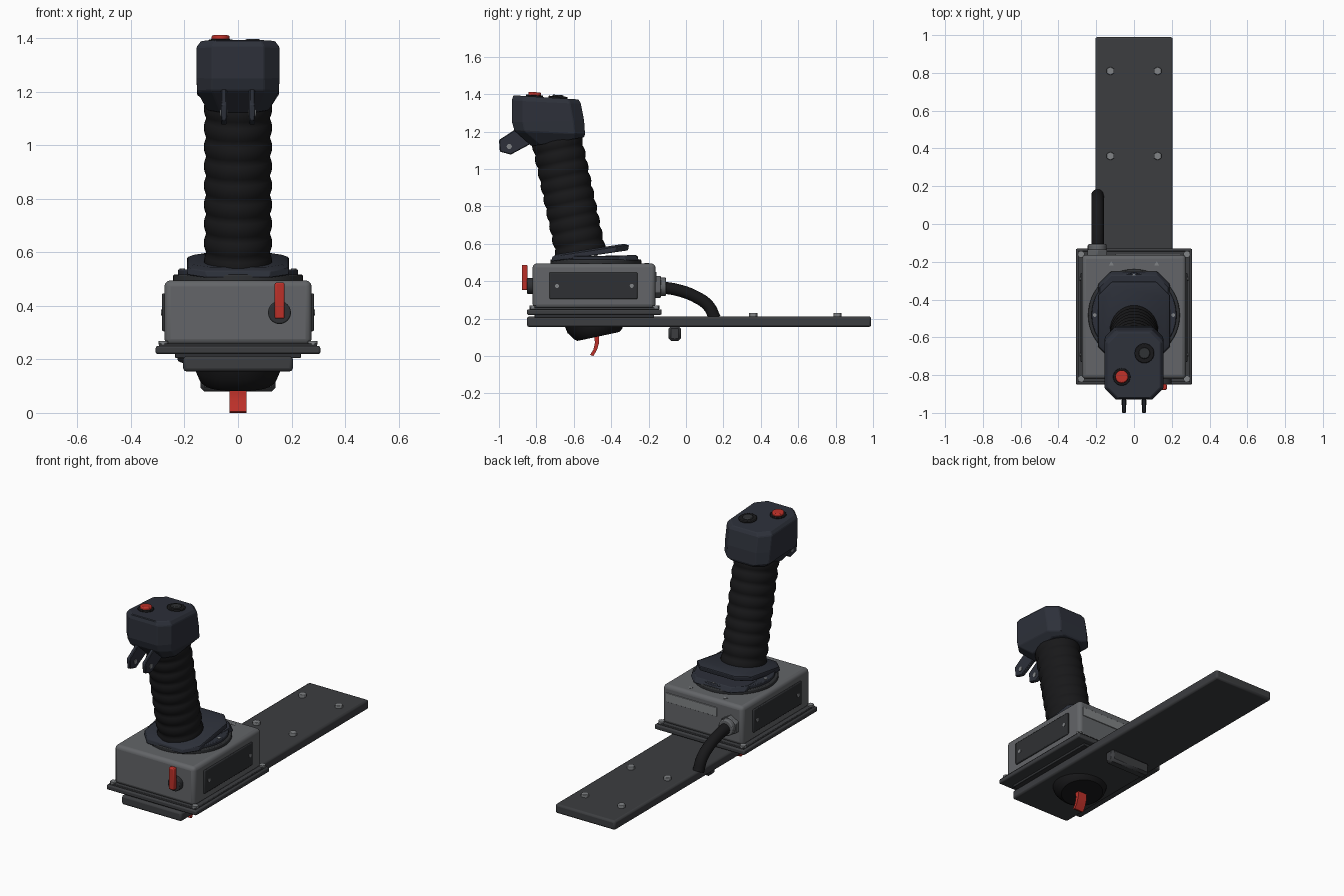
import bpy, bmesh, math
from mathutils import Vector, Matrix

if "Cube" in bpy.data.objects:
    bpy.data.objects.remove(bpy.data.objects["Cube"])


def mat(name, r, g, b):
    m = bpy.data.materials.new(name)
    m.diffuse_color = (r, g, b, 1)
    m.use_nodes = True
    m.node_tree.nodes["Principled BSDF"].inputs["Base Color"].default_value = m.diffuse_color
    return m


HOUSING = mat("housing_grey", .125, .13, .138)
PLATE = mat("dark_steel", .045, .047, .051)
NAVY = mat("dark_blue", .026, .03, .042)
BLACK = mat("rubber_black", .009, .009, .01)
PANEL = mat("panel_dark", .028, .03, .033)
STEEL = mat("light_steel", .22, .23, .24)
RED = mat("red", .5, .03, .022)


def finish(bm, name, material, bevel=0, segs=2, angle=30):
    bmesh.ops.recalc_face_normals(bm, faces=bm.faces[:])
    me = bpy.data.meshes.new(name)
    bm.to_mesh(me)
    bm.free()
    ob = bpy.data.objects.new(name, me)
    bpy.context.collection.objects.link(ob)
    me.materials.append(material)
    if bevel:
        mod = ob.modifiers.new("bevel", 'BEVEL')
        mod.width, mod.segments = bevel, segs
        mod.limit_method = 'ANGLE'
    if angle:
        bpy.ops.object.select_all(action='DESELECT')
        ob.select_set(True)
        bpy.context.view_layer.objects.active = ob
        bpy.ops.object.shade_smooth_by_angle(angle=math.radians(angle))
    return ob


def box(name, x, y, z, material, bevel=.006, segs=2):
    """Box from (min, max) pairs."""
    bm = bmesh.new()
    bmesh.ops.create_cube(bm, size=1)
    for v in bm.verts:
        v.co = [lo + (c + .5) * (hi - lo) for c, (lo, hi) in zip(v.co, (x, y, z))]
    return finish(bm, name, material, bevel, segs)


def cyl(name, base, axis, r, h, material, n=24, r2=None, bevel=0):
    """Cylinder or cone that starts at base and runs along axis."""
    bm = bmesh.new()
    axis = Vector(axis).normalized()
    rot = Vector((0, 0, 1)).rotation_difference(axis).to_matrix().to_4x4()
    bmesh.ops.create_cone(bm, cap_ends=True, segments=n, radius1=r,
                          radius2=r if r2 is None else r2, depth=h,
                          matrix=Matrix.Translation(Vector(base) + axis * h / 2) @ rot)
    return finish(bm, name, material, bevel)


def loft(name, rings, material, bevel=0, angle=30):
    """Skin between closed rings of points, capped at both ends."""
    bm = bmesh.new()
    vs = [[bm.verts.new(p) for p in ring] for ring in rings]
    n = len(vs[0])
    for a, b in zip(vs, vs[1:]):
        for i in range(n):
            bm.faces.new((a[i], a[(i + 1) % n], b[(i + 1) % n], b[i]))
    bm.faces.new(vs[0][::-1])
    bm.faces.new(vs[-1])
    return finish(bm, name, material, bevel, 1, angle)


def octagon(yf, zf, yb, zb, hw, c):
    """Corner-cut rectangle whose height slopes from front to back."""
    outline = [(-hw + c, yf), (hw - c, yf), (hw, yf + c), (hw, yb - c),
               (hw - c, yb), (c - hw, yb), (-hw, yb - c), (-hw, yf + c)]
    return [(x, y, zf + (zb - zf) * (y - yf) / (yb - yf)) for x, y in outline]


def side_profile(name, pts, x0, x1, material, bevel=0):
    return loft(name, [[(x, y, z) for y, z in pts] for x in (x0, x1)], material, bevel)


def tube(name, pts, r, material):
    cu = bpy.data.curves.new(name, 'CURVE')
    cu.dimensions, cu.bevel_depth, cu.bevel_resolution, cu.use_fill_caps = '3D', r, 5, True
    sp = cu.splines.new('BEZIER')
    sp.bezier_points.add(len(pts) - 1)
    for bp, p in zip(sp.bezier_points, pts):
        bp.co = p
        bp.handle_left_type = bp.handle_right_type = 'AUTO'
    ob = bpy.data.objects.new(name, cu)
    bpy.context.collection.objects.link(ob)
    cu.materials.append(material)


# Stick axis: tilted 12 degrees to the front about a pivot in the housing
PIVOT = Matrix.Translation((0, -.485, .185)) @ Matrix.Rotation(math.radians(12), 4, 'X')


def stick_ring(t, rx, ry, n=32):
    return [PIVOT @ Vector((rx * math.cos(a), ry * math.sin(a), t))
            for a in (2 * math.pi * i / n for i in range(n))]


# Mounting plate with bolts and cross stop below
box("mounting_plate", (-.205, .205), (-.85, .99), (.155, .212), PLATE, .012)
for x in (-.125, .125):
    for y in (.36, .81):
        cyl("plate_bolt", (x, y, .205), (0, 0, 1), .023, .026, STEEL, 6, bevel=.003)
box("cross_stop", (-.14, .14), (-.093, -.027), (.08, .16), PLATE, .014, 1)

# Housing with flange
box("gasket", (-.235, .235), (-.81, -.17), (.205, .226), PANEL, .003)
box("flange", (-.308, .308), (-.85, -.13), (.22, .25), PLATE, .008)
box("flange_lip", (-.295, .295), (-.837, -.143), (.248, .26), PLATE, .003)
box("housing", (-.275, .275), (-.82, -.163), (.255, .495), HOUSING, .022, 3)
for x in (-.28, .28):
    for y in (-.82, -.16):
        cyl("flange_screw", (x, y, .255), (0, 0, 1), .018, .014, STEEL, 12)
for s in (-1, 1):
    box("side_panel", sorted((s * .27, s * .284)), (-.73, -.26), (.305, .447), PANEL, .005)
    for y in (-.69, -.29):
        cyl("panel_screw", (s * .28, y, .375), (s, 0, 0), .011, .008, STEEL, 12)
    cyl("direction_mark", (s * .12, -.213, .494), (0, 0, 1), .016, .003, STEEL, 3)
box("rear_label", (-.1, .25), (-.165, -.158), (.395, .45), STEEL, .002)

# Lock lever on the front
cyl("lock_dial", (.155, -.81, .375), (0, -1, 0), .043, .04, PANEL, 24, bevel=.005)
box("lock_lever", (.137, .174), (-.878, -.847), (.352, .487), RED, .006)

# Cable with gland at the back
cyl("gland_nut", (-.195, -.17, .37), (0, 1, 0), .06, .035, HOUSING, 6, bevel=.004)
cyl("gland_sleeve", (-.195, -.14, .37), (0, 1, 0), .05, .033, HOUSING, 20, bevel=.006)
tube("cable", [(-.193, -.14, .368), (-.193, -.05, .354), (-.193, .05, .318),
               (-.193, .12, .268), (-.193, .155, .2)], .033, BLACK)

# Swivel ring and tilted collar
cyl("swivel_ring", (0, -.482, .49), (0, 0, 1), .243, .027, PANEL, 48, bevel=.006)
cyl("swivel_step", (0, -.482, .51), (0, 0, 1), .225, .026, NAVY, 48, bevel=.005)
loft("collar_base", [octagon(-.70, .51, -.25, .51, .19, .065),
                     octagon(-.70, .53, -.27, .54, .185, .065)], NAVY, .004)
loft("tilted_collar", [octagon(-.72, .505, -.31, .565, .19, .07),
                       octagon(-.715, .53, -.305, .592, .19, .07),
                       octagon(-.69, .545, -.33, .6, .165, .06)], NAVY, .003)
for i in range(4):
    a = math.pi / 2 * i + math.pi / 2
    cyl("ring_screw", (.208 * math.cos(a), -.482 + .208 * math.sin(a), .533),
        (0, 0, 1), .01, .006, STEEL, 12)

# Ribbed grip
RIBS, STEPS = 9, 6
rings = []
for i in range(RIBS * STEPS + 1):
    bulge = .009 * abs(math.sin(math.pi * i / STEPS))
    rings.append(stick_ring(.35 + .66 * i / (RIBS * STEPS), .119 + bulge, .128 + bulge))
loft("ribbed_grip", rings, BLACK, angle=60)

# Faceted grip head
loft("grip_head", [octagon(-.825, 1.122, -.545, 1.17, .115, .05),
                   octagon(-.917, 1.205, -.54, 1.185, .153, .055),
                   octagon(-.93, 1.25, -.545, 1.26, .155, .058),
                   octagon(-.93, 1.37, -.563, 1.352, .155, .058),
                   octagon(-.922, 1.394, -.575, 1.372, .138, .055)], NAVY, .004, 0)

# Buttons on the sloped top
UP = Vector((0, .065, 1)).normalized()
fire, trim = Vector((-.065, -.81, 1.383)), Vector((.055, -.685, 1.374))
cyl("red_button_collar", fire, UP, .046, .012, BLACK, 24, bevel=.003)
cyl("red_button", fire, UP, .034, .028, RED, 24, bevel=.006)
cyl("trim_hat_collar", trim, UP, .052, .015, BLACK, 24, bevel=.004)
cyl("trim_hat", trim, UP, .034, .022, PANEL, 24, r2=.028, bevel=.003)

# Twin triggers
TRIGGER = [(-1, 1.155), (-.995, 1.093), (-.937, 1.077), (-.82, 1.14), (-.86, 1.235), (-.92, 1.207)]
for x in (-.053, .053):
    side_profile("trigger", TRIGGER, x - .011, x + .011, NAVY, .004)
    cyl("trigger_pin", (x - .014, -.945, 1.12), (1, 0, 0), .014, .028, STEEL, 14)

# Lower boot and red pull tab
loft("lower_boot", [stick_ring(-.082, .125, .115), stick_ring(-.068, .142, .132),
                    stick_ring(-.03, .158, .158), stick_ring(.01, .163, .165)], BLACK)
side_profile("pull_tab", [(-.49, .11), (-.487, .07), (-.495, .035), (-.513, .006), (-.495, 0),
                          (-.475, .035), (-.465, .07), (-.465, .11)], -.031, .031, RED)
